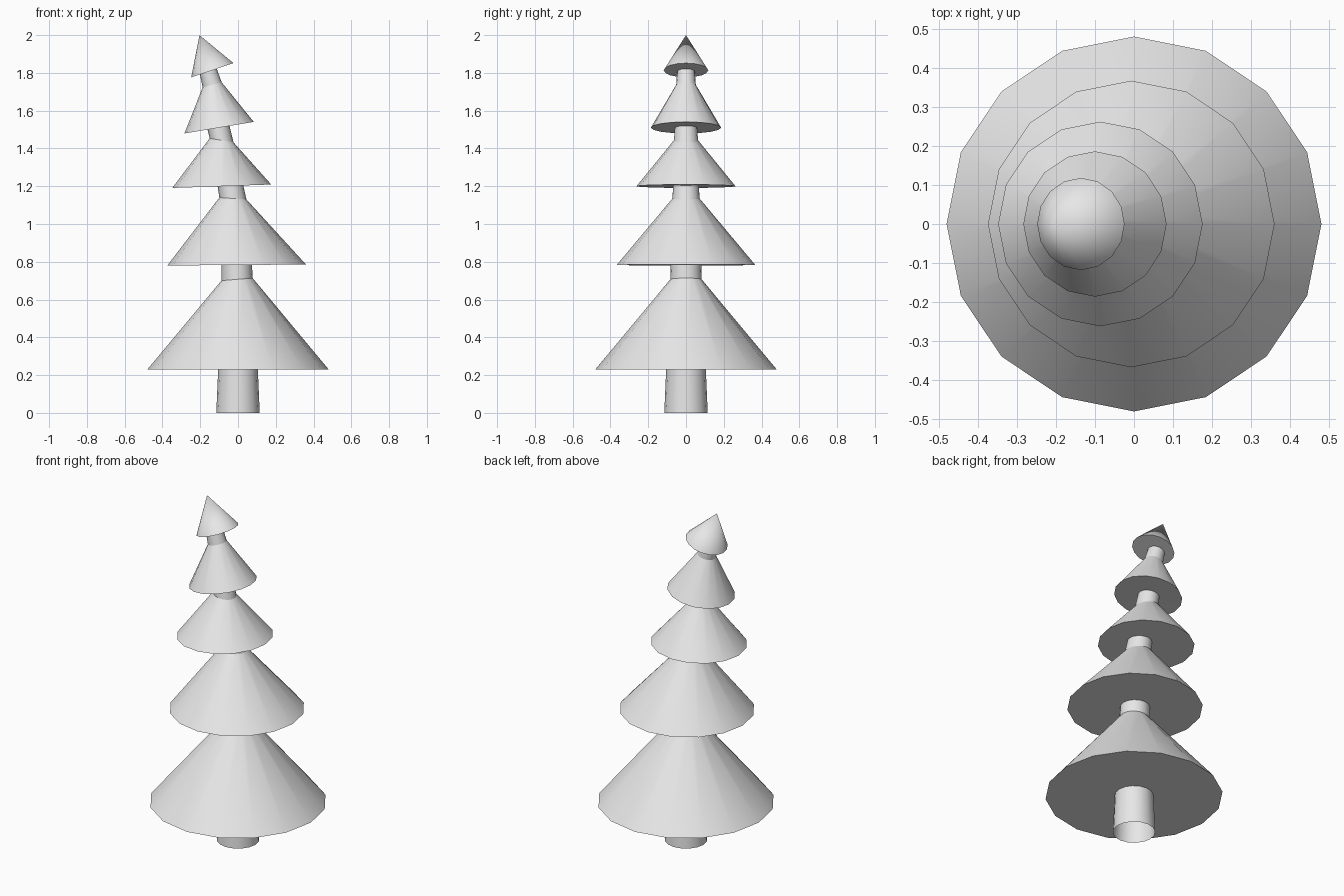
import bpy, bmesh
from math import cos, sin, pi, radians

SIDES = 16

cube = bpy.data.objects.get("Cube")
if cube:
    bpy.data.objects.remove(cube)

grey = bpy.data.materials.new("light grey")
grey.use_nodes = True
grey.diffuse_color = (0.8, 0.8, 0.8, 1)
grey.node_tree.nodes["Principled BSDF"].inputs["Base Color"].default_value = (0.8, 0.8, 0.8, 1)


def add_ring(bm, x, z, r, tilt):
    """Ring of vertices leaning sideways by tilt degrees; zero radius gives a tip."""
    if r == 0:
        return [bm.verts.new((x, 0, z))]
    t = radians(tilt)
    angles = [2 * pi * i / SIDES for i in range(SIDES)]
    return [bm.verts.new((x + r * cos(a) * cos(t), r * sin(a), z + r * cos(a) * sin(t)))
            for a in angles]


def loft(name, rings):
    """Skin a stack of rings, listed from the inside bottom up to the top."""
    bm = bmesh.new()
    loops = [add_ring(bm, *ring) for ring in rings]
    for low, high in zip(loops, loops[1:]):
        for i in range(SIDES):
            j = (i + 1) % SIDES
            if len(high) == 1:
                bm.faces.new((low[i], low[j], high[0]))
            else:
                bm.faces.new((low[i], low[j], high[j], high[i]))
    mesh = bpy.data.meshes.new(name)
    bm.to_mesh(mesh)
    bm.free()
    mesh.materials.append(grey)
    obj = bpy.data.objects.new(name, mesh)
    bpy.context.collection.objects.link(obj)
    bpy.ops.object.select_all(action='DESELECT')
    obj.select_set(True)
    bpy.context.view_layer.objects.active = obj
    bpy.ops.object.shade_smooth_by_angle(angle=radians(35))


# Each tier: trunk ring below it, wide rim, narrow top (x, z, radius, tilt)
tiers = [
    ((0, 0.23, 0.105, 0), (0, 0.23, 0.48, 0), (-0.005, 0.707, 0.083, 4.6)),
    ((-0.007, 0.783, 0.081, 0.4), (-0.007, 0.783, 0.367, 0.4), (-0.027, 1.135, 0.072, -4)),
    ((-0.04, 1.202, 0.068, 2), (-0.086, 1.2, 0.262, 2), (-0.087, 1.443, 0.064, -9.5)),
    ((-0.103, 1.51, 0.059, 9.5), (-0.1, 1.51, 0.186, 9.5), (-0.137, 1.737, 0.052, 15)),
    ((-0.157, 1.807, 0.047, 18.6), (-0.136, 1.814, 0.118, 18.6), (-0.204, 2.0, 0, 0)),
]

# Trunk pieces link the tiers
below = (0, 0, 0.115, 0)
for n, (neck, rim, top) in enumerate(tiers, 1):
    loft(f"trunk_section_{n}", [below, neck])
    loft(f"branch_tier_{n}", [neck, rim, top])
    below = top
